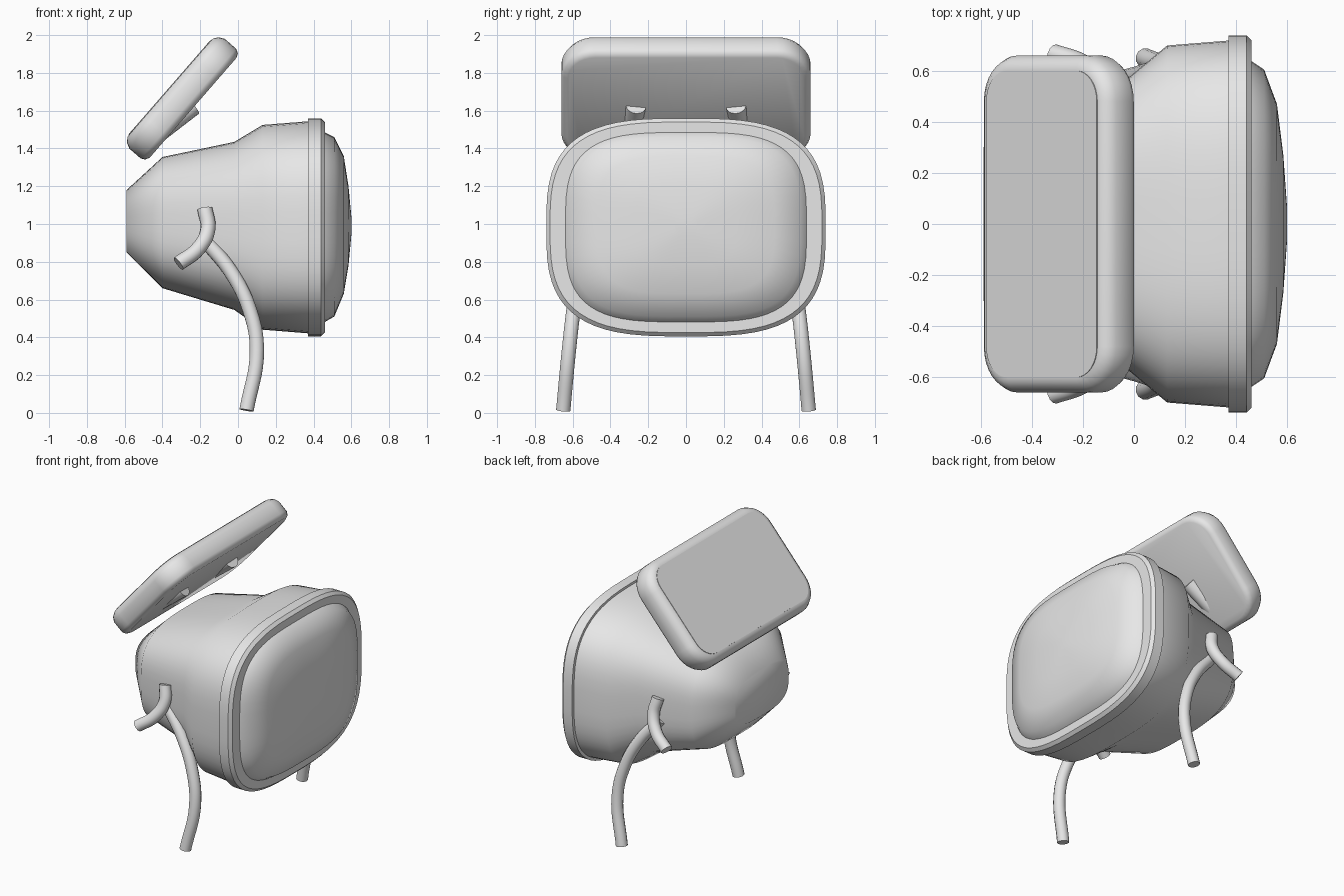
import bpy, bmesh, math
from mathutils import Vector

if "Cube" in bpy.data.objects:
    bpy.data.objects.remove(bpy.data.objects["Cube"], do_unlink=True)

grey = bpy.data.materials.new("light_grey")
grey.use_nodes = True
colour = (0.8, 0.8, 0.8, 1)
grey.diffuse_color = colour
grey.node_tree.nodes["Principled BSDF"].inputs["Base Color"].default_value = colour


def finish(obj, angle=40):
    obj.data.materials.append(grey)
    bpy.ops.object.select_all(action="DESELECT")
    obj.select_set(True)
    bpy.context.view_layer.objects.active = obj
    bpy.ops.object.shade_smooth_by_angle(angle=math.radians(angle))
    return obj


def soft_oval(w, h, power=3.1, count=64):
    """Boxy oval outline in the y-z plane."""
    points = []
    for i in range(count):
        a = math.tau * (i + 0.5) / count
        c, s = math.cos(a), math.sin(a)
        points.append((w * math.copysign(abs(c) ** (2 / power), c),
                       h * math.copysign(abs(s) ** (2 / power), s)))
    return points


def round_box(w, h, r, steps=8):
    """Rectangle outline with round corners in the y-z plane."""
    points = []
    for k, (sy, sz) in enumerate(((1, 1), (-1, 1), (-1, -1), (1, -1))):
        for i in range(steps + 1):
            a = math.pi / 2 * (k + i / steps)
            points.append((sy * (w - r) + r * math.cos(a), sz * (h - r) + r * math.sin(a)))
    return points


def loft(name, sections, angle=40):
    """Skin a list of (x, centre z, outline) sections and cap both ends."""
    bm = bmesh.new()
    rings = [[bm.verts.new((x, y, cz + z)) for y, z in outline] for x, cz, outline in sections]
    for a, b in zip(rings, rings[1:]):
        for i in range(len(a)):
            j = (i + 1) % len(a)
            bm.faces.new((a[i], a[j], b[j], b[i]))
    bm.faces.new(rings[0])
    bm.faces.new(rings[-1])
    bmesh.ops.recalc_face_normals(bm, faces=bm.faces)
    mesh = bpy.data.meshes.new(name)
    bm.to_mesh(mesh)
    bm.free()
    obj = bpy.data.objects.new(name, mesh)
    bpy.context.collection.objects.link(obj)
    return finish(obj, angle)


def shell(name, rows, power, angle=40):
    """Loft from rows of (x, bottom z, top z, half width)."""
    return loft(name, [(x, (lo + hi) / 2, soft_oval(w, (hi - lo) / 2, power))
                       for x, lo, hi, w in rows], angle)


def tube(name, points, radius):
    """Smooth round tube through a few points."""
    curve = bpy.data.curves.new(name, "CURVE")
    curve.dimensions = "3D"
    curve.bevel_depth = radius
    curve.bevel_resolution = 4
    curve.resolution_u = 8
    curve.use_fill_caps = True
    spline = curve.splines.new("BEZIER")
    spline.bezier_points.add(len(points) - 1)
    for p, co in zip(spline.bezier_points, points):
        p.co = co
        p.handle_left_type = p.handle_right_type = "AUTO"
    obj = bpy.data.objects.new(name, curve)
    bpy.context.collection.objects.link(obj)
    bpy.ops.object.select_all(action="DESELECT")
    obj.select_set(True)
    bpy.context.view_layer.objects.active = obj
    bpy.ops.object.convert(target="MESH")
    return finish(bpy.context.object)


# Tapered housing
shell("housing", [(-0.59, 0.85, 1.18, 0.30), (-0.40, 0.66, 1.355, 0.51),
                  (-0.02, 0.545, 1.435, 0.575), (0.13, 0.44, 1.525, 0.70),
                  (0.38, 0.42, 1.545, 0.72)], 3.1, 50)

# Rim around the screen
shell("rim", [(0.37, 0.405, 1.56, 0.74), (0.44, 0.405, 1.56, 0.74),
              (0.46, 0.425, 1.54, 0.72)], 3.1, 25)

# Bulging screen
shell("screen", [(0.45, 0.475, 1.49, 0.645), (0.51, 0.51, 1.46, 0.605),
                 (0.56, 0.63, 1.36, 0.47), (0.585, 0.78, 1.20, 0.27),
                 (0.60, 0.94, 1.04, 0.06)], 3.4, 60)

# Tilted lid with rounded edges
lid = loft("lid", [(x, 0, round_box(0.66 - d, 0.385 - d, 0.18 - d)) for x, d in (
    (-0.08, 0.06), (-0.078, 0.04), (-0.06, 0.015), (-0.03, 0),
    (0.05, 0), (0.072, 0.012), (0.083, 0.035))], 45)
lid.location = (-0.30, 0, 1.67)
lid.rotation_euler.y = math.radians(41)

# Raised panel on the outer face of the lid
panel = loft("lid_panel", [(x, 0, round_box(0.60, 0.33, 0.12)) for x in (-0.083, -0.075)], 30)
panel.location = lid.location
panel.rotation_euler = lid.rotation_euler

for side, s in (("left", 1), ("right", -1)):
    # Stubs under the lid
    end = Vector((-0.239, s * 0.265, 1.628))
    tube(side + "_lid_stub", [end, end + Vector((-0.19, s * 0.03, -0.146))], 0.055)
    # Curved arms and legs
    tube(side + "_arm", [(-0.175, s * 0.56, 1.08), (-0.16, s * 0.59, 0.97),
                         (-0.21, s * 0.63, 0.87), (-0.315, s * 0.665, 0.79)], 0.04)
    tube(side + "_leg", [(-0.18, s * 0.53, 0.92), (-0.04, s * 0.565, 0.75),
                         (0.06, s * 0.595, 0.55), (0.10, s * 0.62, 0.33),
                         (0.045, s * 0.65, 0.014)], 0.039)
